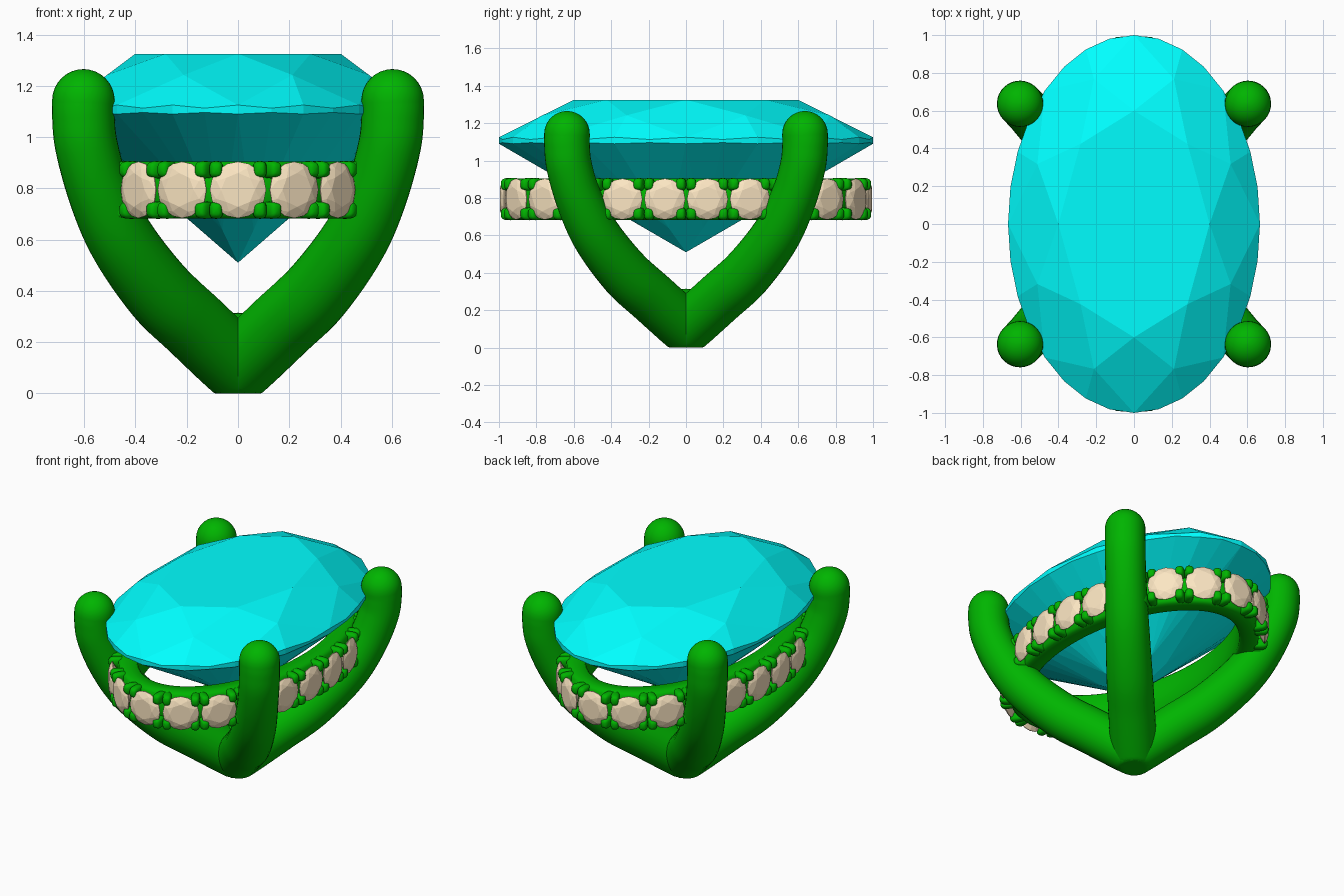
import bpy, bmesh
from math import sin, cos, pi, copysign
from mathutils import Vector, Matrix

if "Cube" in bpy.data.objects:
    bpy.data.objects.remove(bpy.data.objects["Cube"])


def material(name, rgb):
    m = bpy.data.materials.new(name)
    m.diffuse_color = (*rgb, 1)
    m.use_nodes = True
    m.node_tree.nodes["Principled BSDF"].inputs["Base Color"].default_value = m.diffuse_color
    return m


GREEN = material("green_metal", (0, 0.46, 0))
CYAN = material("cyan_gem", (0, 1, 1))
CREAM = material("cream_stone", (0.97, 0.79, 0.54))


def finish(name, bm, mat, smooth=True):
    bmesh.ops.recalc_face_normals(bm, faces=bm.faces)
    me = bpy.data.meshes.new(name)
    bm.to_mesh(me)
    bm.free()
    me.materials.append(mat)
    for p in me.polygons:
        p.use_smooth = smooth
    ob = bpy.data.objects.new(name, me)
    bpy.context.collection.objects.link(ob)
    return ob


def bridge_rings(bm, rings, closed=False):
    vs = [[bm.verts.new(p) for p in r] for r in rings]
    n = len(vs[0])
    for i in range(len(vs) if closed else len(vs) - 1):
        a, b = vs[i], vs[(i + 1) % len(vs)]
        for j in range(n):
            k = (j + 1) % n
            bm.faces.new((a[j], a[k], b[k], b[j]))
    if not closed:
        bm.faces.new(vs[0])
        bm.faces.new(vs[-1])


# Round brilliant cut of radius 1, girdle at z = 0, built as a convex hull
def brilliant(girdle):
    pt = lambda r, a, z: (r * sin(a), r * cos(a), z)
    bm = bmesh.new()
    pts = [(0, 0, -0.58)]
    for i in range(8):
        a, h = i * pi / 4, (i + 0.5) * pi / 4
        pts += [pt(0.6, a, 0.235), pt(0.83, h, 0.152), pt(0.24, h, -0.58 + 0.58 * 0.24 * cos(pi / 8))]
    for i in range(girdle):
        a = i * 2 * pi / girdle
        dip = 0.012 * (girdle == 32 and i % 2)
        pts += [pt(1, a, 0.035 - dip), pt(1, a, dip * 0.5)]
    for p in pts:
        bm.verts.new(p)
    bmesh.ops.convex_hull(bm, input=bm.verts)
    bmesh.ops.dissolve_limit(bm, angle_limit=0.02, verts=bm.verts, edges=bm.edges)
    return bm


# Large oval centre gem
bm = brilliant(32)
bm.transform(Matrix.Translation((0, 0, 1.09)) @ Matrix.Diagonal((0.667, 1, 1, 1)))
finish("centre_gem", bm, CYAN, False)

# Four curved prongs with round tips, slightly thicker towards the base
PATH = [(0, 0.105), (0.06, 0.16), (0.17, 0.265), (0.31, 0.40), (0.455, 0.60), (0.545, 0.80),
        (0.592, 0.97), (0.603, 1.08), (0.603, 1.143)]


def radius(z):
    return 0.122 + 0.018 * min(1, max(0, (0.85 - z) / 0.5))


def smooth_path(points, steps=6):
    p = [Vector(q) for q in points]
    p = [2 * p[0] - p[1]] + p + [2 * p[-1] - p[-2]]
    out = []
    for i in range(1, len(p) - 2):
        for s in range(steps):
            t = s / steps
            a, b, c, d = p[i - 1:i + 3]
            out.append(0.5 * (2 * b + (c - a) * t + (2 * a - 5 * b + 4 * c - d) * t * t
                              + (3 * b - a - 3 * c + d) * t ** 3))
    return out + [p[-2]]


for yn, sy in (("front", -1), ("back", 1)):
    for xn, sx in (("left", -1), ("right", 1)):
        line = [Vector((sx * q.x, sy * q.x * 1.055, q.y)) for q in smooth_path(PATH)]
        side = Vector((-sy * 1.055, sx, 0)).normalized()
        tang = [(line[min(i + 1, len(line) - 1)] - line[max(i - 1, 0)]).normalized() for i in range(len(line))]
        caps = [i * pi / 16 for i in range(1, 8)] + [pi / 2 - 0.03]
        r0, r1 = radius(0), radius(2)
        stations = [(line[0] - tang[0] * r0 * sin(a), tang[0], r0 * cos(a)) for a in reversed(caps)]
        stations += [(p, t, radius(p.z)) for p, t in zip(line, tang)]
        stations += [(line[-1] + tang[-1] * r1 * sin(a), tang[-1], r1 * cos(a)) for a in caps]
        rings = []
        for c, t, r in stations:
            up = side.cross(t)
            rings.append([c + r * (cos(j * pi / 16) * side + sin(j * pi / 16) * up) for j in range(32)])
        bm = bmesh.new()
        bridge_rings(bm, rings)
        for v in bm.verts:      # flattened foot
            v.co.z = max(v.co.z, 0)
        finish(f"{yn}_{xn}_prong", bm, GREEN)

# Hub filling the crotch between the prongs
bm = bmesh.new()
bmesh.ops.create_uvsphere(bm, u_segments=24, v_segments=12, radius=1,
                          matrix=Matrix.Translation((0, 0, 0.2)) @ Matrix.Diagonal((0.14, 0.14, 0.115, 1)))
finish("base_hub", bm, GREEN)

# Oval halo: stone line with outward normals
A, B, ZC, COUNT = 0.615, 0.968, 0.794, 22


def oval(t):
    return (Vector((A * sin(t), -B * cos(t), ZC)),
            Vector((B * sin(t), -A * cos(t), 0)).normalized())


# Band behind the stones
SECTION = [(-0.15, -0.1), (-0.14, -0.111), (-0.055, -0.111), (-0.035, -0.095),
           (-0.035, 0.095), (-0.055, 0.111), (-0.14, 0.111), (-0.15, 0.1)]
bm = bmesh.new()
rings = []
for i in range(128):
    p, n = oval(i * 2 * pi / 128)
    rings.append([p + n * o + Vector((0, 0, z)) for o, z in SECTION])
bridge_rings(bm, rings, closed=True)
band = finish("halo_band", bm, GREEN)

# Equal arc-length positions for the stones, the first one at the front
N = 4400
length = [0.0]
for i in range(N):
    length.append(length[-1] + (oval((i + 1) * 2 * pi / N)[0] - oval(i * 2 * pi / N)[0]).length)
places, k = [], 0
for i in range(COUNT):
    while length[k] < length[-1] * i / COUNT - 1e-6:
        k += 1
    places.append(oval(k * 2 * pi / N))

# Small stones and their four rounded-block holding beads each
beads = bmesh.new()
stone_mesh = None
for i, (p, n) in enumerate(places):
    t = Vector((-n.y, n.x, 0))
    frame = Matrix((t, Vector((0, 0, 1)), n)).transposed().to_4x4()
    place = Matrix.Translation(p) @ frame
    if stone_mesh is None:
        ob = finish("halo_stone_1", brilliant(16), CREAM, False)
        stone_mesh = ob.data
    else:
        ob = bpy.data.objects.new(f"halo_stone_{i + 1}", stone_mesh)
        bpy.context.collection.objects.link(ob)
    ob.matrix_world = place @ Matrix.Scale(0.11, 4)
    for sx in (-1, 1):
        for sz in (-1, 1):
            m = place @ Matrix.Translation((sx * 0.085, sz * 0.079, -0.028)) @ Matrix.Diagonal((0.027, 0.034, 0.05, 1))
            new = bmesh.ops.create_uvsphere(beads, u_segments=16, v_segments=10, radius=1)["verts"]
            for v in new:
                v.co = m @ Vector([copysign(abs(c) ** 0.65, c) for c in v.co])
finish("halo_beads", beads, GREEN)

bpy.ops.object.select_all(action='DESELECT')
bpy.context.view_layer.objects.active = band
band.select_set(True)
bpy.ops.object.shade_smooth_by_angle(angle=0.9)
